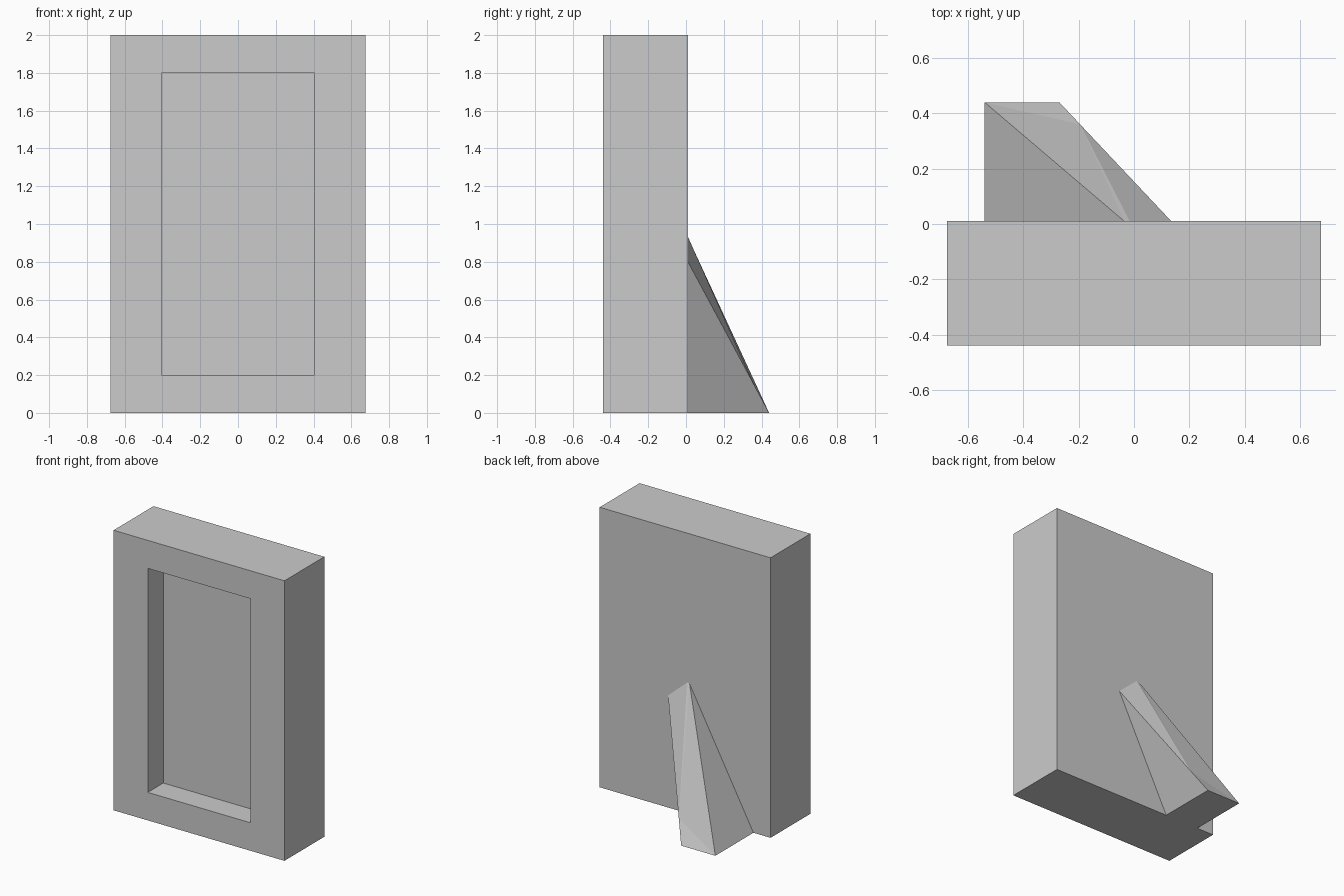
import bpy, bmesh
from mathutils import Vector

if "Cube" in bpy.data.objects:
    bpy.data.objects.remove(bpy.data.objects["Cube"])


def make(name, verts, faces):
    me = bpy.data.meshes.new(name)
    me.from_pydata(verts, [], faces)
    bm = bmesh.new()
    bm.from_mesh(me)
    bmesh.ops.recalc_face_normals(bm, faces=bm.faces)
    bm.to_mesh(me)
    bm.free()
    ob = bpy.data.objects.new(name, me)
    bpy.context.collection.objects.link(ob)
    return ob


def rect(hx, z0, z1, y):
    return [(-hx, y, z0), (hx, y, z0), (hx, y, z1), (-hx, y, z1)]


FRONT, BACK, PICTURE = -0.44, 0.01, -0.265

# Frame: back panel, outer sides, front border, recess walls and picture panel
rings = [rect(0.675, 0, 2, BACK), rect(0.675, 0, 2, FRONT),
         rect(0.405, 0.2, 1.8, FRONT), rect(0.405, 0.2, 1.8, PICTURE)]
verts = [v for ring in rings for v in ring]
faces = [(0, 1, 2, 3), (12, 13, 14, 15)]
for r in range(3):
    for i in range(4):
        j = (i + 1) % 4
        faces.append((r * 4 + i, r * 4 + j, r * 4 + 4 + j, r * 4 + 4 + i))
make("picture_frame", verts, faces)

# Stand: leaning wedge with a rectangular foot and a folded back face
foot = [Vector(p) for p in ((-0.54, BACK, 0), (-0.27, BACK, 0),
                            (-0.27, 0.44, 0), (-0.54, 0.44, 0))]
left_top = Vector((-0.035, BACK, 0.93))
right_top = Vector((0.135, BACK, 0.80))
tip = Vector((0.0, -0.02, 1.0))
fold = foot[2].lerp(right_top, 0.186)
make("stand", foot + [left_top, right_top, tip, fold],
     [(0, 1, 2, 3),                        # foot
      (0, 3, 4), (1, 5, 7, 2),             # sides
      (3, 2, 7), (3, 7, 4), (4, 7, 6), (7, 5, 6),  # folded back
      (0, 4, 5, 1), (4, 6, 5)])            # joint with the frame
